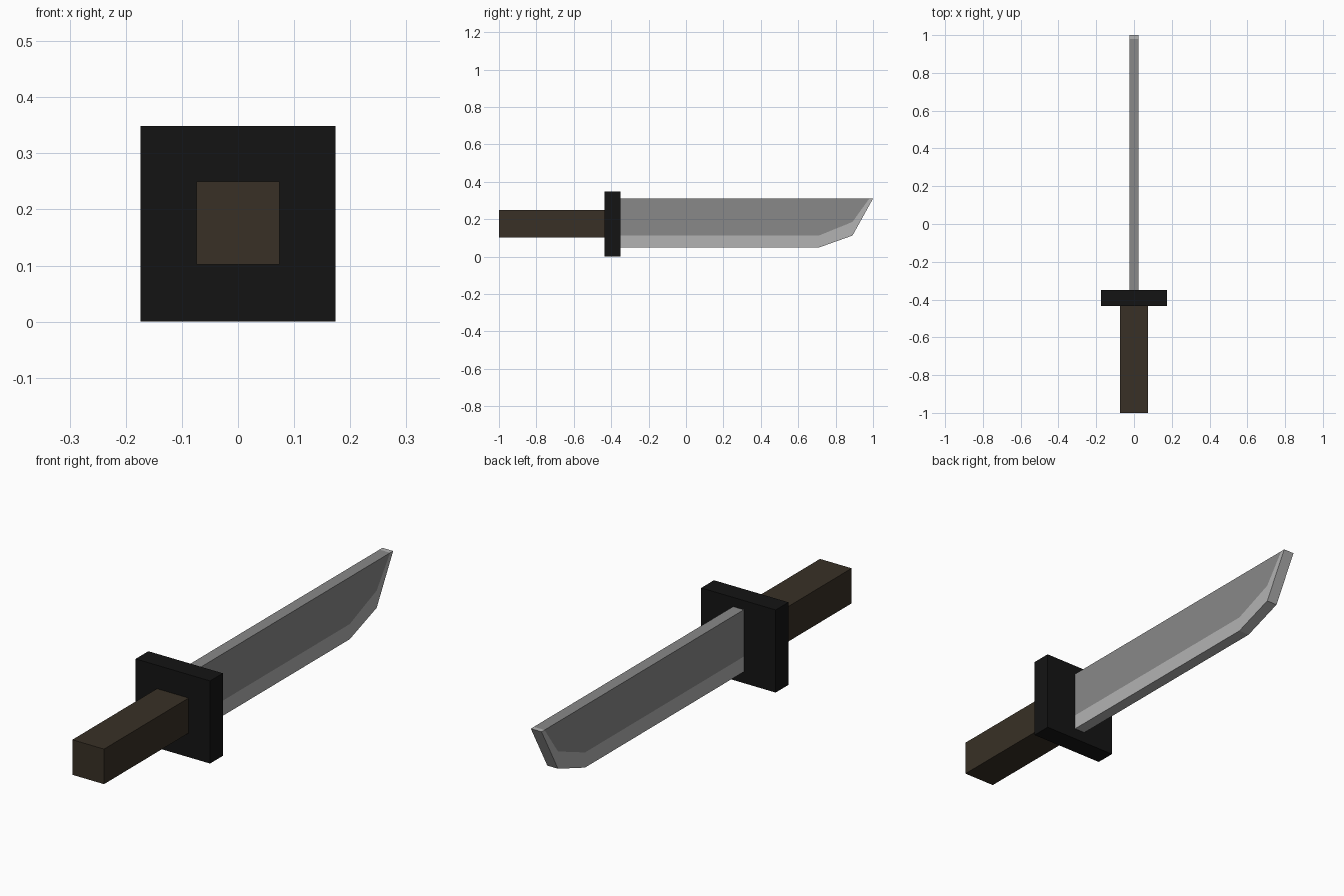
import bpy

if "Cube" in bpy.data.objects:
    bpy.data.objects.remove(bpy.data.objects["Cube"])


def material(name, rgb):
    m = bpy.data.materials.new(name)
    m.diffuse_color = (*rgb, 1)
    m.use_nodes = True
    m.node_tree.nodes["Principled BSDF"].inputs["Base Color"].default_value = m.diffuse_color
    return m


def box(name, lo, hi, mat):
    bpy.ops.mesh.primitive_cube_add(size=1, location=[(a + b) / 2 for a, b in zip(lo, hi)])
    ob = bpy.context.object
    ob.name = name
    ob.scale = [b - a for a, b in zip(lo, hi)]
    bpy.ops.object.transform_apply(location=False, rotation=False, scale=True)
    ob.data.materials.append(mat)
    return ob


wood = material("dark_wood", (0.04, 0.03, 0.019))
black = material("black_metal", (0.007, 0.007, 0.007))
steel = material("steel", (0.25, 0.25, 0.25))
bright = material("bright_edge", (0.45, 0.45, 0.45))

# Handle and square guard
box("handle", (-0.074, -1.0, 0.102), (0.074, -0.435, 0.25), wood)
box("guard", (-0.174, -0.435, 0.0), (0.174, -0.35, 0.349), black)

# Blade side profile (y, z): cutting edge, then the line where the bright band ends
outer = [(-0.35, 0.048), (0.71, 0.048), (0.89, 0.112), (1.0, 0.31)]
inner = [(-0.35, 0.112), (0.71, 0.112), (0.89, 0.185), (0.98, 0.31)]
verts = [(0, y, z) for y, z in outer + inner + [(-0.35, 0.31)]]
faces = [(i, i + 1, i + 5, i + 4) for i in range(3)] + [(4, 5, 6, 7, 8)]
mesh = bpy.data.meshes.new("blade")
mesh.from_pydata(verts, [], faces)
mesh.materials.append(steel)
mesh.materials.append(bright)
for p in mesh.polygons:
    p.material_index = 1 if p.index < 3 else 0
blade = bpy.data.objects.new("blade", mesh)
bpy.context.collection.objects.link(blade)

# Flat thickness, centred on x = 0
thick = blade.modifiers.new("thickness", 'SOLIDIFY')
thick.thickness = 0.05
thick.offset = 0
